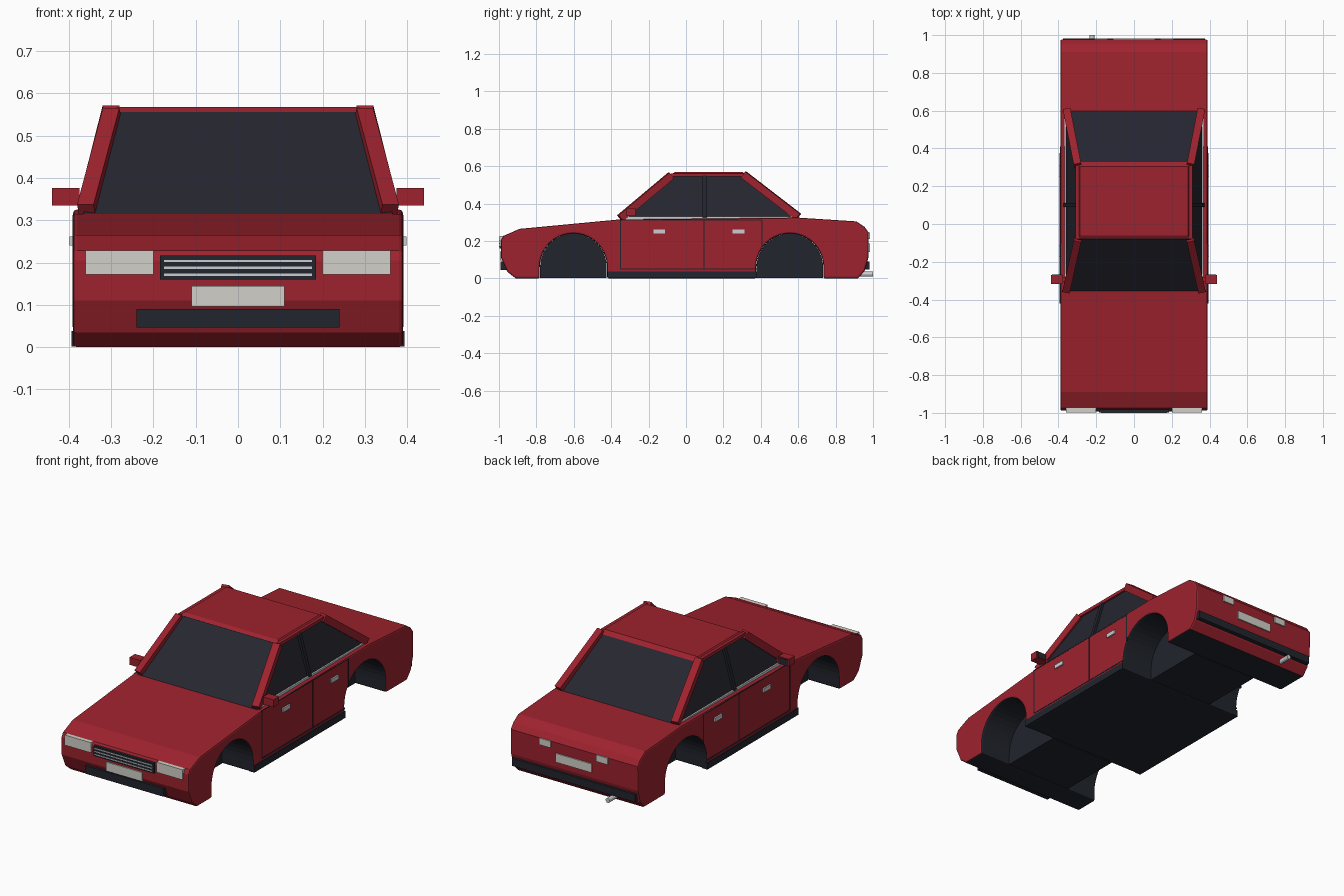
import bpy, bmesh, math
from mathutils import Vector

cube = bpy.data.objects.get("Cube")
if cube:
    bpy.data.objects.remove(cube, do_unlink=True)


def material(name, r, g, b):
    m = bpy.data.materials.new(name)
    m.use_nodes = True
    m.diffuse_color = (r, g, b, 1)
    m.node_tree.nodes["Principled BSDF"].inputs["Base Color"].default_value = (r, g, b, 1)
    return m


RED = material("red_paint", 0.34, 0.016, 0.027)
GLASS = material("tinted_glass", 0.019, 0.019, 0.030)
BLACK = material("black_trim", 0.015, 0.018, 0.026)
LENS = material("pale_lens", 0.64, 0.63, 0.58)
CHROME = material("chrome", 0.60, 0.62, 0.64)


def finish(name, bm, mats, bevel=0):
    bmesh.ops.recalc_face_normals(bm, faces=bm.faces[:])
    mesh = bpy.data.meshes.new(name)
    bm.to_mesh(mesh)
    bm.free()
    ob = bpy.data.objects.new(name, mesh)
    bpy.context.collection.objects.link(ob)
    for m in mats:
        mesh.materials.append(m)
    if bevel:
        mod = ob.modifiers.new("bevel", 'BEVEL')
        mod.width = bevel
        mod.segments = 2
        mod.limit_method = 'ANGLE'
        mod.angle_limit = math.radians(50)
    return ob


def box(name, lo, hi, mat, bevel=0):
    lo, hi = Vector(lo), Vector(hi)
    bm = bmesh.new()
    bmesh.ops.create_cube(bm, size=1)
    for v in bm.verts:
        v.co = (lo + hi) / 2 + Vector(a * b for a, b in zip(v.co, hi - lo))
    return finish(name, bm, [mat], bevel)


def pair(name, lo, hi, mat, bevel=0):
    box("left_" + name, lo, hi, mat, bevel)
    box("right_" + name, (-hi[0], lo[1], lo[2]), (-lo[0], hi[1], hi[2]), mat, bevel)


def beam(name, a, b, width, mat):
    a, b = Vector(a), Vector(b)
    bm = bmesh.new()
    bmesh.ops.create_cube(bm, size=1)
    bmesh.ops.scale(bm, vec=(width, (b - a).length, width), verts=bm.verts)
    ob = finish(name, bm, [mat])
    ob.rotation_euler = (b - a).to_track_quat('Y', 'Z').to_euler()
    ob.location = (a + b) / 2
    return ob


def cylinder(name, centre, radius, depth, mat, sides, axis):
    bm = bmesh.new()
    bmesh.ops.create_cone(bm, cap_ends=True, segments=sides,
                          radius1=radius, radius2=radius, depth=depth)
    ob = finish(name, bm, [mat])
    ob.rotation_euler = Vector(axis).to_track_quat('Z', 'Y').to_euler()
    ob.location = centre
    return ob


# Body shell: side profile with wheel arches, extruded across the width
WHEELS = (-0.602, 0.555)
ARCH_R, ARCH_Z, HALF = 0.18, 0.06, 0.39


def arch(yc, radius, steps=20):
    start = -math.asin(ARCH_Z / radius)
    ends = [(yc - radius, 0)]
    arc = [(yc - radius * math.cos(t), ARCH_Z + radius * math.sin(t))
           for t in (math.pi * i / steps for i in range(steps + 1))]
    return ends + arc + [(yc + radius, 0)]


profile = [(-0.91, 0)]
for yc in WHEELS:
    profile += arch(yc, ARCH_R)
profile += [(0.92, 0), (0.955, 0.04), (0.975, 0.11), (0.977, 0.245), (0.955, 0.275),
            (0.91, 0.305), (0.6, 0.325), (-0.36, 0.315), (-0.89, 0.265),
            (-0.975, 0.228), (-0.988, 0.205), (-0.988, 0.11), (-0.955, 0.035)]
bm = bmesh.new()
side = bm.faces.new([bm.verts.new((-HALF, y, z)) for y, z in profile])
ext = bmesh.ops.extrude_face_region(bm, geom=[side], use_keep_orig=True)
bmesh.ops.translate(bm, vec=(2 * HALF, 0, 0),
                    verts=[e for e in ext["geom"] if isinstance(e, bmesh.types.BMVert)])
bmesh.ops.recalc_face_normals(bm, faces=bm.faces[:])
for f in bm.faces:
    c = f.calc_center_median()
    in_arch = any(math.hypot(c.y - w, max(c.z - ARCH_Z, 0)) < ARCH_R + 0.002 for w in WHEELS)
    if abs(f.normal.x) < 0.5 and c.z < 0.25 and (in_arch or c.z < 0.005):
        f.material_index = 1
finish("body_shell", bm, [RED, BLACK], 0.009)

# Inner wheel wells
for label, yc in zip(("front", "rear"), WHEELS):
    bm = bmesh.new()
    face = bm.faces.new([bm.verts.new((-0.2, y, z + 0.002)) for y, z in arch(yc, ARCH_R - 0.002)])
    ext = bmesh.ops.extrude_face_region(bm, geom=[face], use_keep_orig=True)
    bmesh.ops.translate(bm, vec=(0.4, 0, 0),
                        verts=[e for e in ext["geom"] if isinstance(e, bmesh.types.BMVert)])
    finish(label + "_wheel_well", bm, [BLACK])

# Cabin glass: tapered block
bm = bmesh.new()
bmesh.ops.create_cube(bm, size=2)
for v in bm.verts:
    top, rear = v.co.z > 0, v.co.y > 0
    x = 0.295 if top else 0.365
    y = (0.312 if rear else -0.08) if top else (0.61 if rear else -0.355)
    v.co = (math.copysign(x, v.co.x), y, 0.556 if top else 0.315)
finish("cabin_glass", bm, [GLASS])

# Roof panel with sloped front and rear edges
bm = bmesh.new()
bmesh.ops.create_cube(bm, size=2)
for v in bm.verts:
    top, rear = v.co.z > 0, v.co.y > 0
    y = (0.305 if top else 0.328) if rear else (-0.06 if top else -0.088)
    v.co = (math.copysign(0.285 if top else 0.305, v.co.x), y, 0.568 if top else 0.549)
finish("roof", bm, [RED])

# Pillars, window trim and door divider
for s, label in ((1, "left"), (-1, "right")):
    beam(label + "_front_pillar", (s * 0.358, -0.352, 0.322), (s * 0.297, -0.08, 0.55), 0.04, RED)
    beam(label + "_rear_pillar", (s * 0.355, 0.6, 0.33), (s * 0.298, 0.308, 0.555), 0.04, RED)
    beam(label + "_roof_rail", (s * 0.3, -0.08, 0.553), (s * 0.3, 0.31, 0.553), 0.018, RED)
    beam(label + "_centre_pillar", (s * 0.363, 0.1, 0.325), (s * 0.298, 0.1, 0.55), 0.022, BLACK)
pair("window_trim", (0.355, -0.33, 0.31), (0.369, 0.57, 0.331), CHROME)

# Sills, door seams and handles
pair("sill", (0.36, -0.42, 0.001), (0.394, 0.376, 0.038), BLACK)
for name, y, z in (("front_door_seam", -0.35, 0.05), ("middle_door_seam", 0.097, 0.05),
                   ("rear_door_seam", 0.406, 0.158)):
    pair(name, (0.385, y - 0.003, z), (0.3915, y + 0.003, 0.312), BLACK)
pair("lower_door_seam", (0.385, -0.35, 0.048), (0.3915, 0.376, 0.054), BLACK)
pair("upper_door_seam", (0.383, -0.35, 0.31), (0.3905, 0.406, 0.314), BLACK)
for label, y in (("front", -0.143), ("rear", 0.28)):
    pair(label + "_door_handle", (0.385, y - 0.032, 0.24), (0.398, y + 0.032, 0.262), CHROME)

# Door mirrors
pair("mirror", (0.375, -0.318, 0.335), (0.44, -0.27, 0.376), RED)
pair("mirror_glass", (0.381, -0.271, 0.34), (0.435, -0.267, 0.371), GLASS)
pair("mirror_arm", (0.35, -0.305, 0.335), (0.378, -0.28, 0.355), RED)

# Front end
pair("headlight", (0.2, -0.997, 0.172), (0.36, -0.94, 0.228), LENS)
box("grille", (-0.184, -0.997, 0.16), (0.184, -0.95, 0.216), BLACK)
for i in range(3):
    z = 0.171 + i * 0.0165
    box("grille_bar_%d" % (i + 1), (-0.175, -1.0, z - 0.0025), (0.175, -0.99, z + 0.0025), CHROME)
box("front_plate", (-0.11, -0.995, 0.096), (0.11, -0.97, 0.145), LENS)
box("front_bumper_strip", (-0.24, -0.993, 0.046), (0.24, -0.94, 0.09), BLACK)

# Rear end
pair("tail_light", (0.14, 0.96, 0.21), (0.21, 0.983, 0.246), LENS)
box("rear_plate", (-0.11, 0.96, 0.14), (0.11, 0.983, 0.188), LENS)
box("rear_bumper_strip", (-0.375, 0.94, 0.048), (0.375, 0.982, 0.09), BLACK)
cylinder("exhaust_pipe", (-0.222, 0.94, 0.023), 0.013, 0.12, CHROME, 12, (0, 1, 0))
